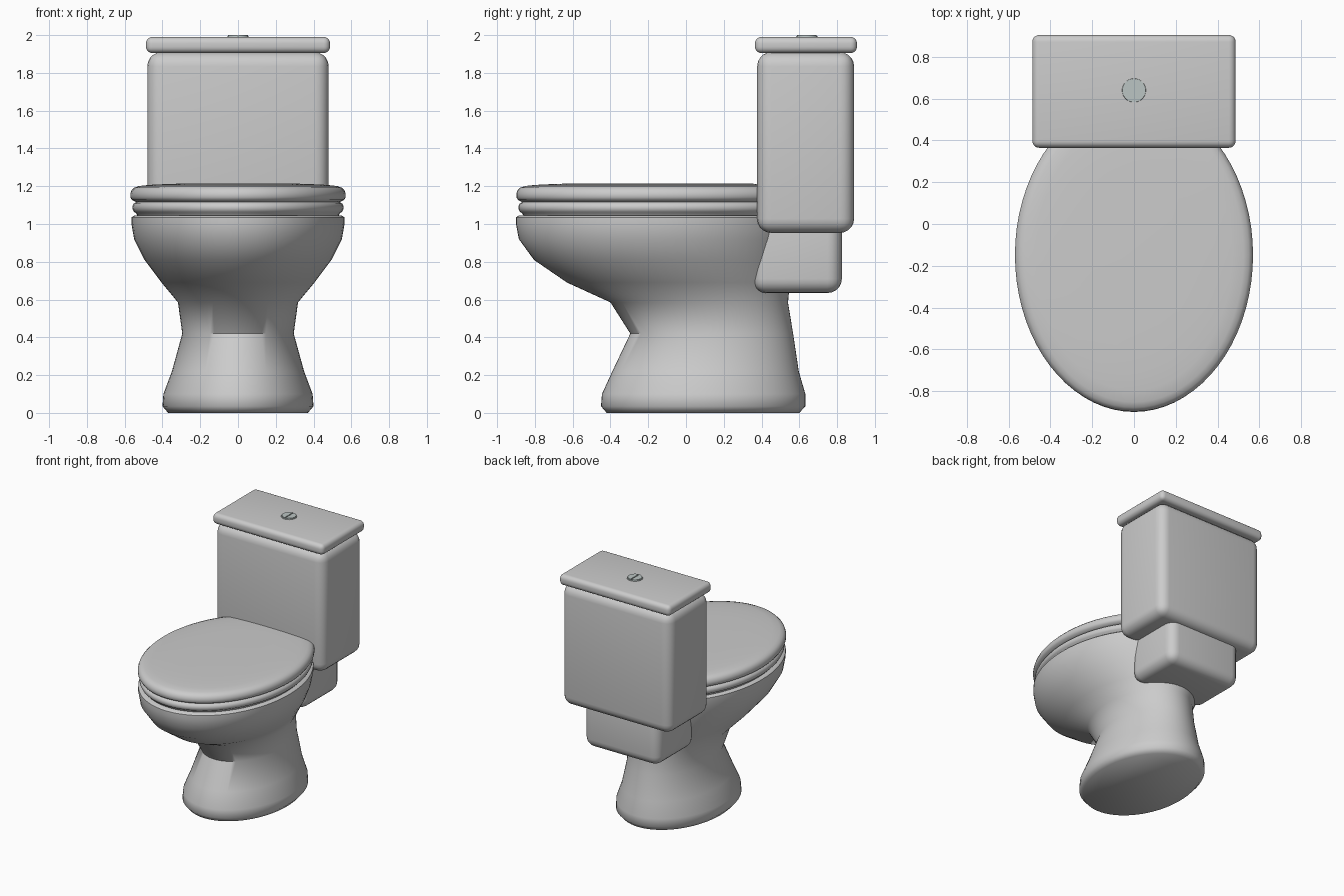
import bpy, bmesh, math
from mathutils import Vector

if "Cube" in bpy.data.objects:
    bpy.data.objects.remove(bpy.data.objects["Cube"])

SEG = 72


def finish(bm, name, angle=50):
    bmesh.ops.recalc_face_normals(bm, faces=bm.faces)
    mesh = bpy.data.meshes.new(name)
    bm.to_mesh(mesh)
    bm.free()
    ob = bpy.data.objects.new(name, mesh)
    bpy.context.collection.objects.link(ob)
    bpy.ops.object.select_all(action='DESELECT')
    ob.select_set(True)
    bpy.context.view_layer.objects.active = ob
    bpy.ops.object.shade_smooth_by_angle(angle=math.radians(angle))
    return ob


def oval_loft(name, rings):
    """Stack ellipses given as (z, half width, front y, back y)."""
    bm = bmesh.new()
    loops = []
    for z, w, y0, y1 in rings:
        c, r = (y0 + y1) / 2, (y1 - y0) / 2
        loops.append([bm.verts.new((w * math.cos(2 * math.pi * i / SEG),
                                    c + r * math.sin(2 * math.pi * i / SEG), z))
                      for i in range(SEG)])
    for a, b in zip(loops, loops[1:]):
        for i in range(SEG):
            j = (i + 1) % SEG
            bm.faces.new((a[i], a[j], b[j], b[i]))
    bm.faces.new(loops[0])
    bm.faces.new(loops[-1])
    return finish(bm, name)


def rounded_box(name, lo, hi, radius, segments=5):
    bm = bmesh.new()
    bmesh.ops.create_cube(bm, size=1)
    lo, hi = Vector(lo), Vector(hi)
    for v in bm.verts:
        v.co = (lo + hi) / 2 + v.co * (hi - lo)
    bmesh.ops.bevel(bm, geom=bm.edges[:], offset=radius, segments=segments,
                    profile=0.5, affect='EDGES')
    return finish(bm, name)


# Pedestal and bowl in one flowing body
oval_loft("bowl_and_pedestal", [
    (0.00, 0.37, -0.42, 0.60), (0.035, 0.40, -0.45, 0.632),
    (0.10, 0.395, -0.445, 0.632), (0.22, 0.35, -0.39, 0.597),
    (0.42, 0.295, -0.295, 0.567), (0.585, 0.318, -0.40, 0.54),
    (0.69, 0.405, -0.63, 0.55), (0.81, 0.495, -0.805, 0.565),
    (0.92, 0.55, -0.885, 0.58), (1.00, 0.564, -0.90, 0.595),
    (1.035, 0.564, -0.90, 0.595), (1.045, 0.55, -0.885, 0.58)])


# Seat and closed lid: same oval, edge profile as (z, inset)
def oval_slab(name, profile):
    return oval_loft(name, [(z, 0.57 - d, -0.898 + d, 0.60 - d) for z, d in profile])


oval_slab("seat", [(1.04, 0.04), (1.058, 0.03), (1.065, 0.018), (1.08, 0.011),
                   (1.095, 0.011), (1.108, 0.018), (1.115, 0.03), (1.12, 0.04)])
oval_slab("seat_lid", [(1.112, 0.04), (1.12, 0.024), (1.128, 0.008), (1.142, 0.0),
                       (1.16, 0.0), (1.178, 0.006), (1.192, 0.02), (1.201, 0.045),
                       (1.207, 0.10), (1.211, 0.18), (1.215, 0.30)])

# Shelf joining bowl to tank, tank and its lid
rounded_box("tank_support", (-0.33, 0.35, 0.635), (0.33, 0.825, 1.08), 0.075)
rounded_box("tank", (-0.48, 0.377, 0.953), (0.48, 0.89, 1.91), 0.075)
rounded_box("tank_lid", (-0.487, 0.365, 1.905), (0.487, 0.905, 1.99), 0.033)

# Split flush button: collar plus two half discs
metal = bpy.data.materials.new("button_grey")
metal.diffuse_color = (0.5, 0.56, 0.55, 1)
metal.use_nodes = True
metal.node_tree.nodes["Principled BSDF"].inputs["Base Color"].default_value = metal.diffuse_color
bm = bmesh.new()
bmesh.ops.create_cone(bm, cap_ends=True, segments=40, radius1=0.06, radius2=0.056,
                      depth=0.02)
bmesh.ops.translate(bm, verts=bm.verts, vec=(0, 0.64, 1.985))
finish(bm, "button_collar", 30).data.materials.append(metal)
for side, name in ((1, "button_right"), (-1, "button_left")):
    bm = bmesh.new()
    arc = [(-math.pi / 2 + 0.07) + (math.pi - 0.14) * i / 20 for i in range(21)]
    face = bm.faces.new([bm.verts.new((side * 0.052 * math.cos(a),
                                       0.64 + 0.052 * math.sin(a), 1.985)) for a in arc])
    ext = bmesh.ops.extrude_face_region(bm, geom=[face])
    bmesh.ops.translate(bm, vec=(0, 0, 0.015),
                        verts=[v for v in ext["geom"] if isinstance(v, bmesh.types.BMVert)])
    finish(bm, name, 30).data.materials.append(metal)
